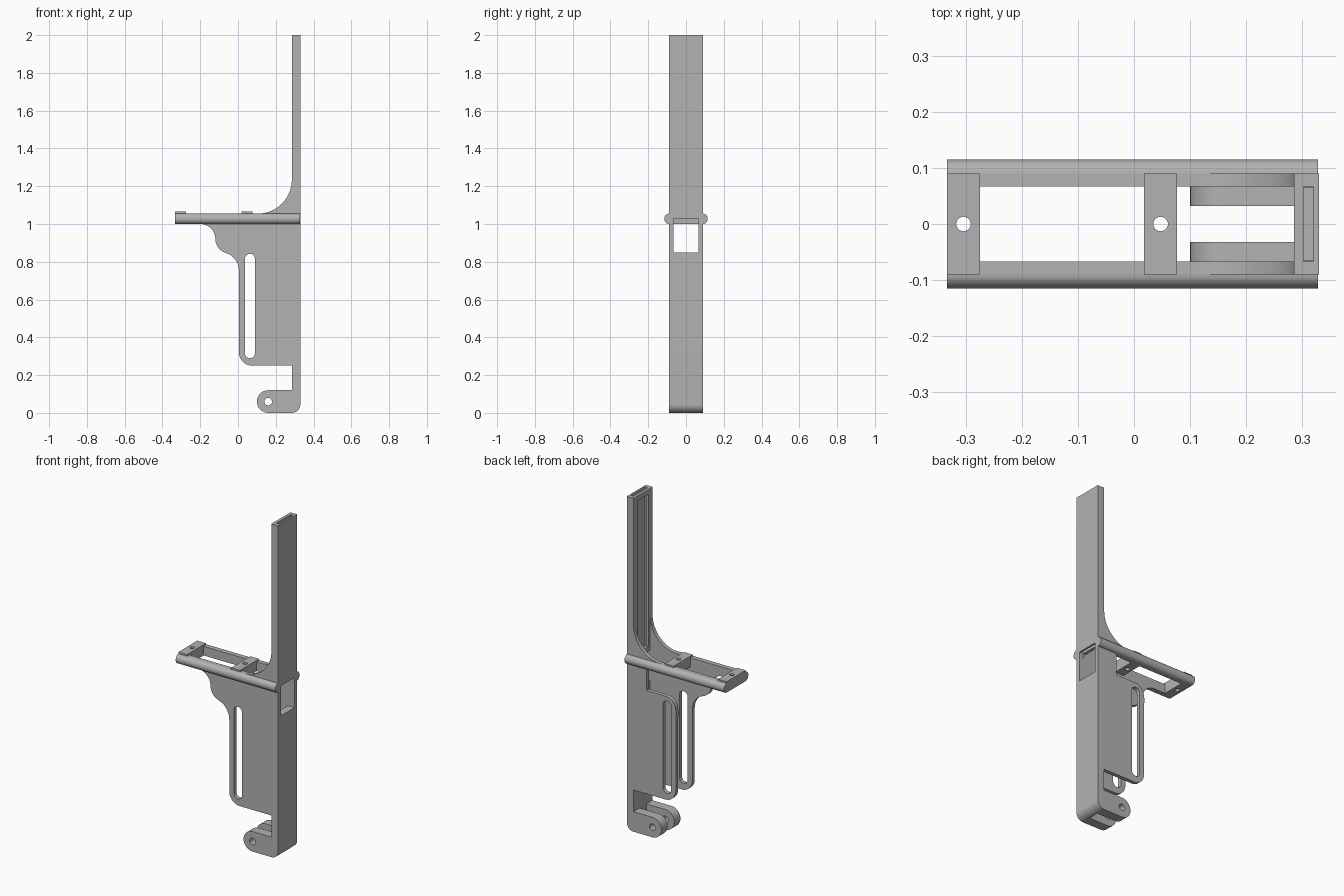
import bpy, bmesh
from math import sin, cos, radians
from mathutils import Matrix

cube = bpy.data.objects.get("Cube")
if cube:
    bpy.data.objects.remove(cube, do_unlink=True)

grey = bpy.data.materials.new("plain grey")
grey.use_nodes = True
grey.diffuse_color = (0.45, 0.45, 0.45, 1)
grey.node_tree.nodes["Principled BSDF"].inputs["Base Color"].default_value = (0.45, 0.45, 0.45, 1)

# Columns say which world axis each of (u, v, depth) maps to
PLANES = {
    "XY": Matrix(((1, 0, 0), (0, 1, 0), (0, 0, 1))),
    "XZ": Matrix(((1, 0, 0), (0, 0, -1), (0, 1, 0))),
    "YZ": Matrix(((0, 0, 1), (1, 0, 0), (0, 1, 0))),
}


def arc(cx, cy, rx, ry, start, end, steps=16):
    angles = [radians(start + (end - start) * i / steps) for i in range(steps + 1)]
    return [(cx + rx * cos(a), cy + ry * sin(a)) for a in angles]


def circle(cx, cy, r):
    return arc(cx, cy, r, r, 0, 360, 24)[:-1]


def extrude(name, plane, outlines, low, high):
    """Solid from a closed outline and its holes, between two depths."""
    curve = bpy.data.curves.new(name, "CURVE")
    curve.dimensions = "2D"
    curve.fill_mode = "BOTH"
    curve.extrude = (high - low) / 2
    for outline in outlines:
        spline = curve.splines.new("POLY")
        spline.points.add(len(outline) - 1)
        for point, (u, v) in zip(spline.points, outline):
            point.co = (u, v, 0, 1)
        spline.use_cyclic_u = True
    temp = bpy.data.objects.new(name + "_outline", curve)
    bpy.context.collection.objects.link(temp)
    bpy.context.view_layer.update()
    evaluated = temp.evaluated_get(bpy.context.evaluated_depsgraph_get())
    mesh = bpy.data.meshes.new_from_object(evaluated)
    bpy.data.objects.remove(temp, do_unlink=True)
    turn = PLANES[plane]
    shift = turn.col[2] * (low + high) / 2
    if plane == "XZ":
        shift = -shift
    mesh.transform(Matrix.Translation(shift) @ turn.to_4x4())
    bm = bmesh.new()
    bm.from_mesh(mesh)
    bmesh.ops.remove_doubles(bm, verts=bm.verts, dist=1e-5)
    bmesh.ops.recalc_face_normals(bm, faces=bm.faces)
    bm.to_mesh(mesh)
    bm.free()
    mesh.materials.clear()
    mesh.materials.append(grey)
    obj = bpy.data.objects.new(name, mesh)
    bpy.context.collection.objects.link(obj)
    return obj


def box(name, x0, x1, y, z0, z1):
    return extrude(name, "XZ", [[(x0, z0), (x1, z0), (x1, z1), (x0, z1)]], -y, y)


def cut(obj, cutter):
    cutter.hide_render = True
    mod = obj.modifiers.new("cut", "BOOLEAN")
    mod.operation = "DIFFERENCE"
    mod.solver = "EXACT"
    mod.object = cutter
    bpy.context.view_layer.objects.active = obj
    bpy.ops.object.modifier_apply(modifier=mod.name)
    bpy.data.objects.remove(cutter, do_unlink=True)


SPINE, BACK, WIDE, WALL = 0.285, 0.33, 0.09, 0.067

# Body silhouette: spine, tray edge, slotted side plate and pivot arm
silhouette = (
    [(BACK, 2.0), (SPINE, 2.0)]
    + arc(0.105, 1.235, 0.18, 0.18, 0, -90, 20)
    + [(-0.333, 1.055), (-0.333, 1.0)]
    + arc(-0.2, 0.92, 0.08, 0.08, 90, 0)
    + arc(-0.045, 0.92, 0.075, 0.075, 190, 245, 8)
    + arc(-0.1, 0.75, 0.105, 0.105, 55, 0, 10)
    + arc(0.075, 0.32, 0.07, 0.07, 180, 270)
    + [(SPINE, 0.25), (SPINE, 0.12)]
    + arc(0.16, 0.06, 0.06, 0.06, 90, 270)
    + arc(0.285, 0.045, 0.045, 0.045, -90, 0)
)
slot = arc(0.063, 0.815, 0.027, 0.027, 0, 180) + arc(0.063, 0.317, 0.027, 0.027, 180, 360)
body = extrude("body", "XZ", [silhouette, slot, circle(0.16, 0.06, 0.02)], -WIDE, WIDE)

# Hollow between the side plates, and the gap between the pivot arms
cut(body, box("hollow", -0.5, SPINE, WALL, 0.2, 1.9))
cut(body, box("arm_gap", -0.1, SPINE, 0.032, -0.1, 0.18))

# Rear plate is lowered beneath the tray
notch = (
    [(-0.5, 1.0), (0.2, 1.0), (0.2, 0.87)]
    + arc(0.07, 0.805, 0.065, 0.065, 90, 180)
    + [(-0.01, 0.72), (-0.5, 0.72)]
)
cut(body, extrude("rear_notch", "XZ", [notch], 0.05, 0.2))

# Spine window, pocket open at the top, and the channel in front of it
cut(body, box("window", 0.27, 0.35, 0.065, 0.85, 1.03))
cut(body, box("pocket", 0.302, 0.32, WALL, 1.0, 2.1))
cut(body, box("channel", 0.27, 0.31, 0.05, 1.06, 1.97))

parts = [body]

# Half-round rails along both tray edges
for name, side in (("front_rail", -1), ("rear_rail", 1)):
    half = [(side * u, v) for u, v in arc(WIDE, 1.0275, 0.025, 0.0275, -90, 90)]
    parts.append(extrude(name, "YZ", [half], -0.333, 0.328))

# Drilled crossbars
for name, x0, x1 in (("end_crossbar", -0.333, -0.275), ("middle_crossbar", 0.018, 0.077)):
    plan = [(x0, -WIDE), (x1, -WIDE), (x1, WIDE), (x0, WIDE)]
    parts.append(extrude(name, "XY", [plan, circle((x0 + x1) / 2, 0, 0.013)], 1.0, 1.065))

bpy.ops.object.select_all(action="DESELECT")
for part in parts:
    part.select_set(True)
bpy.context.view_layer.objects.active = body
bpy.ops.object.shade_smooth_by_angle(angle=radians(30))
